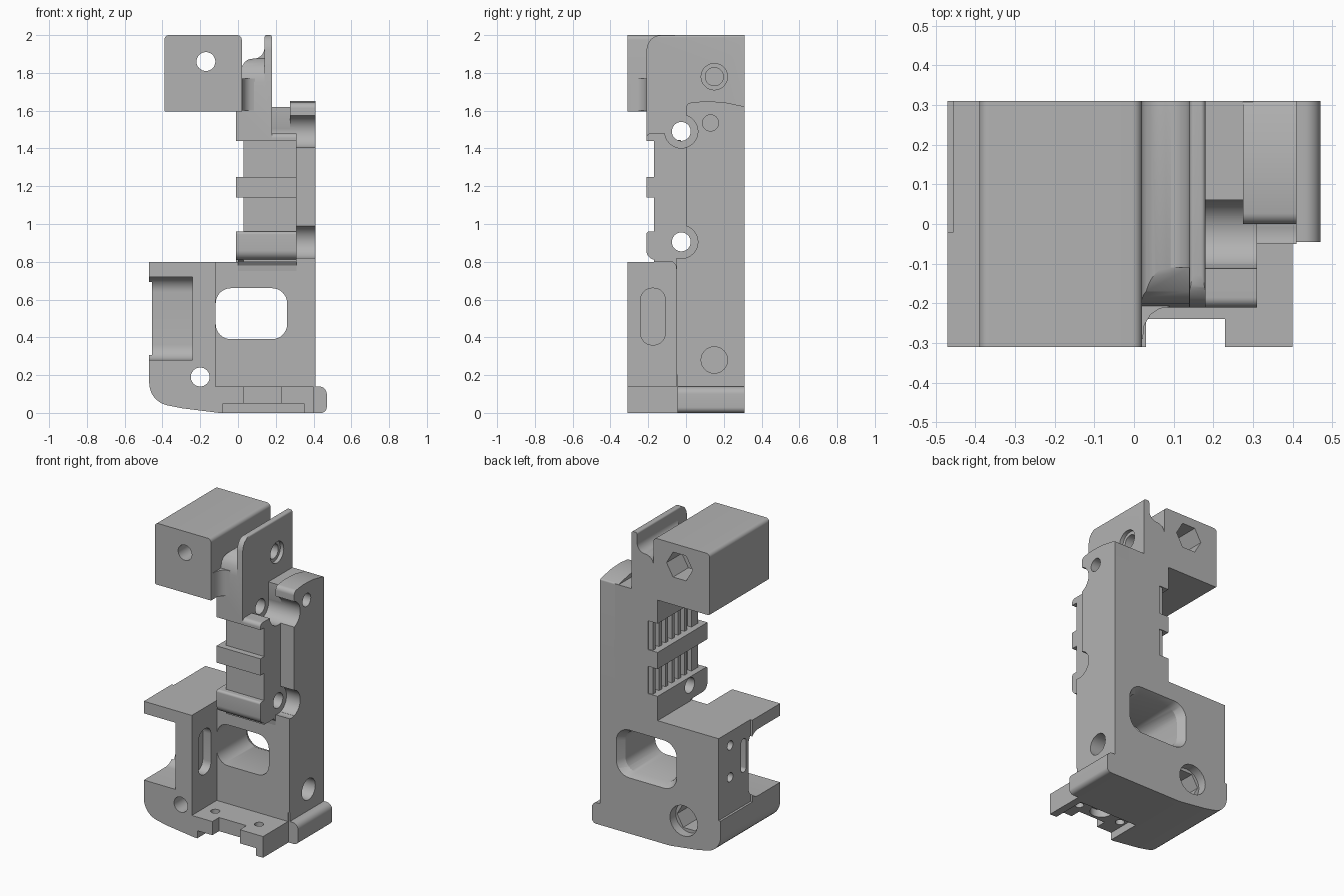
import bpy, bmesh, math
from mathutils import Vector

if "Cube" in bpy.data.objects:
    bpy.data.objects.remove(bpy.data.objects["Cube"], do_unlink=True)

GREY = (0.45, 0.45, 0.45, 1)
mat = bpy.data.materials.new("plain grey")
mat.use_nodes = True
mat.diffuse_color = GREY
mat.node_tree.nodes["Principled BSDF"].inputs["Base Color"].default_value = GREY
parts = {}


def rounded(pts, steps=8):
    """Replace each corner (a, b, radius) by an arc."""
    out = []
    for i, p in enumerate(pts):
        c = Vector(p[:2])
        r = p[2] if len(p) > 2 else 0
        if not r:
            out.append(c)
            continue
        u = (Vector(pts[i - 1][:2]) - c).normalized()
        v = (Vector(pts[(i + 1) % len(pts)][:2]) - c).normalized()
        half = u.angle(v) / 2
        centre = c + (u + v).normalized() * (r / math.sin(half))
        s = c + u * (r / math.tan(half)) - centre
        e = c + v * (r / math.tan(half)) - centre
        turn = math.atan2(s.x * e.y - s.y * e.x, s.dot(e))
        for k in range(steps + 1):
            t = turn * k / steps
            out.append(centre + Vector((s.x * math.cos(t) - s.y * math.sin(t),
                                        s.x * math.sin(t) + s.y * math.cos(t))))
    return out


def prism(name, pts, axis, lo, hi, grow=1.0, keep=True):
    """Extrude a rounded profile along an axis; grow scales the far end."""
    pts = rounded(pts)
    mid = sum(pts, Vector((0, 0))) / len(pts)
    place = {"x": lambda p, d: (d, p.x, p.y), "y": lambda p, d: (p.x, d, p.y),
             "z": lambda p, d: (p.x, p.y, d)}[axis]
    bm = bmesh.new()
    a = [bm.verts.new(place(p, lo)) for p in pts]
    b = [bm.verts.new(place(mid + (p - mid) * grow, hi)) for p in pts]
    bm.faces.new(a)
    bm.faces.new(b[::-1])
    for i in range(len(pts)):
        j = (i + 1) % len(pts)
        bm.faces.new((a[j], a[i], b[i], b[j]))
    bmesh.ops.recalc_face_normals(bm, faces=bm.faces)
    me = bpy.data.meshes.new(name)
    bm.to_mesh(me)
    bm.free()
    me.materials.append(mat)
    ob = bpy.data.objects.new(name, me)
    bpy.context.collection.objects.link(ob)
    if keep:
        parts[name] = ob
    return ob


def rect(a0, a1, b0, b1, r=0):
    return [(a0, b0, r), (a1, b0, r), (a1, b1, r), (a0, b1, r)]


def ngon(a, b, r, n=32):
    return [(a + r * math.cos(math.tau * k / n), b + r * math.sin(math.tau * k / n)) for k in range(n)]


def box(name, x, y, z, r=0):
    return prism(name, rect(*x, *z, r), "y", *y)


def cut(names, pts, axis, lo, hi, grow=1.0):
    tool = prism("cutter", pts, axis, lo, hi, grow, keep=False)
    for n in names.split():
        ob = parts[n]
        m = ob.modifiers.new("cut", "BOOLEAN")
        m.operation, m.solver, m.object = "DIFFERENCE", "EXACT", tool
        dg = bpy.context.evaluated_depsgraph_get()
        new = bpy.data.meshes.new_from_object(ob.evaluated_get(dg))
        ob.modifiers.clear()
        ob.data = new
    bpy.data.objects.remove(tool, do_unlink=True)


# Lower body with curved lower corner and side foot
prism("lower_body", [(-0.47, 0.8), (-0.47, 0.06, 0.12), (-0.3, 0.025, 0.1), (-0.1, 0), (0.47, 0, 0.03),
                     (0.47, 0.14, 0.04), (0.41, 0.14), (0.41, 0.82), (0, 0.82), (0, 0.8)], "y", -0.31, 0.31)
L = "lower_body"
cut(L, rect(-0.12, 0.6, 0.14, 0.9), "y", -0.4, -0.05)          # open front
cut(L, rect(0.4, 0.6, -0.1, 0.2), "y", -0.4, -0.045)           # foot end
cut(L, rect(0.03, 0.23, -0.4, -0.24), "z", -0.1, 0.3)          # base plate notch
cut(L, rect(-0.08, 0.35, -0.4, -0.08), "z", -0.1, 0.05)        # underside recess
cut(L, ngon(0.13, -0.15, 0.07), "z", -0.1, 0.1)
for x in (-0.04, 0.28):
    cut(L, ngon(x, -0.18, 0.028, 20), "z", -0.1, 0.3)
cut(L, [(-0.5, 0.28), (0, 0.28, 0.08), (0, 0.72, 0.08), (-0.5, 0.72)], "x", -0.6, -0.24)  # side pocket
cut(L, rect(-0.24, -0.11, 0.36, 0.66, 0.06), "x", -0.18, -0.05)  # slot in inner wall
cut(L, rect(-0.02, 0.4, 0.26, 0.9), "x", -0.6, -0.455)         # side panel
for z in (0.5, 0.71):
    cut(L, ngon(0.19, z, 0.03, 20), "x", -0.6, -0.36)
cut(L, rect(0.025, 0.075, 0.48, 0.7, 0.02), "x", -0.6, -0.4)
cut(L, rect(-0.118, 0.26, 0.39, 0.66, 0.08), "y", -0.2, 0.5)   # window
cut(L, rect(-0.118, 0.26, 0.39, 0.66, 0.08), "y", 0.26, 0.32, 1.2)
cut(L, ngon(-0.2, 0.19, 0.05), "y", -0.5, 0.5)                 # bolt hole
cut(L, ngon(-0.2, 0.19, 0.09, 6), "y", 0.1, 0.5)
cut(L, ngon(-0.2, 0.19, 0.1), "y", 0.25, 0.5)

# Upper block with bolt hole and hex pocket
prism("upper_block", [(-0.39, 1.595, 0.01), (0.02, 1.595), (0.02, 2, 0.025), (-0.39, 2, 0.025)], "y", -0.31, 0.31)
cut("upper_block", ngon(-0.17, 1.86, 0.05), "y", -0.5, 0.5)
cut("upper_block", ngon(-0.17, 1.86, 0.095, 6), "y", 0.15, 0.5)

# Channel body with a thin fin on its right
prism("channel_body", [(-0.01, 1.44), (0.18, 1.44), (0.18, 2, 0.012), (0.14, 2, 0.012), (0.14, 1.875, 0.058),
                       (0.02, 1.875, 0.058), (0.02, 1.6), (-0.01, 1.6)], "y", -0.21, 0.31)
cut("channel_body", [(-0.3, 1.92), (-0.21, 1.92), (-0.203, 1.95), (-0.187, 1.977), (-0.16, 1.995),
                     (-0.13, 2.0), (-0.13, 2.1), (-0.3, 2.1)], "x", -0.1, 0.3)
cut("channel_body", [(-0.3, 1.75), (-0.21, 1.75), (-0.2, 1.81), (-0.17, 1.85), (-0.11, 1.876),
                     (-0.11, 1.95), (-0.3, 1.95)], "x", 0.02, 0.139)
cut("channel_body", ngon(0.15, 1.78, 0.07), "x", 0.155, 0.3)
cut("channel_body", ngon(0.15, 1.78, 0.048), "x", 0.06, 0.3)

# Concave fillet between block and channel body
prism("channel_fillet", [(0.015, -0.29), (0.022, -0.29), (0.026, -0.255), (0.042, -0.228), (0.065, -0.213),
                         (0.09, -0.209), (0.09, -0.2), (0.015, -0.2)], "z", 1.6, 1.77)

# Central grip core and wrap-around bands
prism("grip_core", rect(0.03, 0.31, -0.17, -0.1, 0) , "z", 0.8, 1.48)
box("grip_inner", (0.06, 0.31), (-0.1, 0.02), (0.8, 1.48))
prism("lower_band", [(-0.21, 0.81, 0.05), (-0.04, 0.81), (-0.04, 0.79), (0.31, 0.79), (0.31, 0.96),
                     (-0.21, 0.96, 0.015)], "x", -0.01, 0.31)
box("middle_band", (-0.01, 0.31), (-0.21, 0.31), (1.14, 1.25))
prism("upper_band", [(-0.21, 1.44), (0.05, 1.44), (0.05, 1.48), (-0.21, 1.48, 0.025)], "x", 0, 0.31)
prism("band_fillet", [(-0.05, 0.75), (-0.054, 0.78), (-0.07, 0.8), (-0.1, 0.811), (-0.04, 0.815),
                      (-0.04, 0.75)], "x", 0, 0.31)

# Vertical ribs on the left face
for i in range(6):
    y = -0.055 + i * 0.066
    box(f"rib_{i + 1}", (0.03, 0.07), (y, y + 0.028), (0.955, 1.445))

# Back column and taller right column
box("back_column", (0.06, 0.3), (0, 0.31), (0.8, 1.62))
cut("back_column", rect(0.18, 0.5, 1.48, 1.8), "y", -0.1, 0.06)
prism("right_column", [(0, 0.8), (0.31, 0.8), (0.31, 1.622, 0.01), (0.2, 1.645), (0.1, 1.65),
                       (0, 1.64, 0.03)], "x", 0.275, 0.41)

# Cross holes with counterbores, and the small side holes
core = "grip_core grip_inner lower_band upper_band back_column right_column channel_body lower_body"
for z, x0 in ((0.905, 0.31), (1.49, 0.18)):
    cut(core, ngon(-0.025, z, 0.088), "x", x0, 0.6)
    ribs = " rib_1 rib_2" if z < 1 else ""
    cut(core + ribs, ngon(-0.025, z, 0.05), "x", -0.1, 0.5)
cut("right_column", ngon(0.13, 1.535, 0.043), "x", 0.3, 0.5)
cut(L, ngon(0.15, 0.28, 0.07), "x", 0.3, 0.6)

# Smooth rounded surfaces, keep sharp edges
bpy.ops.object.select_all(action="DESELECT")
for ob in parts.values():
    ob.select_set(True)
    bpy.context.view_layer.objects.active = ob
bpy.ops.object.shade_smooth_by_angle(angle=math.radians(30))
